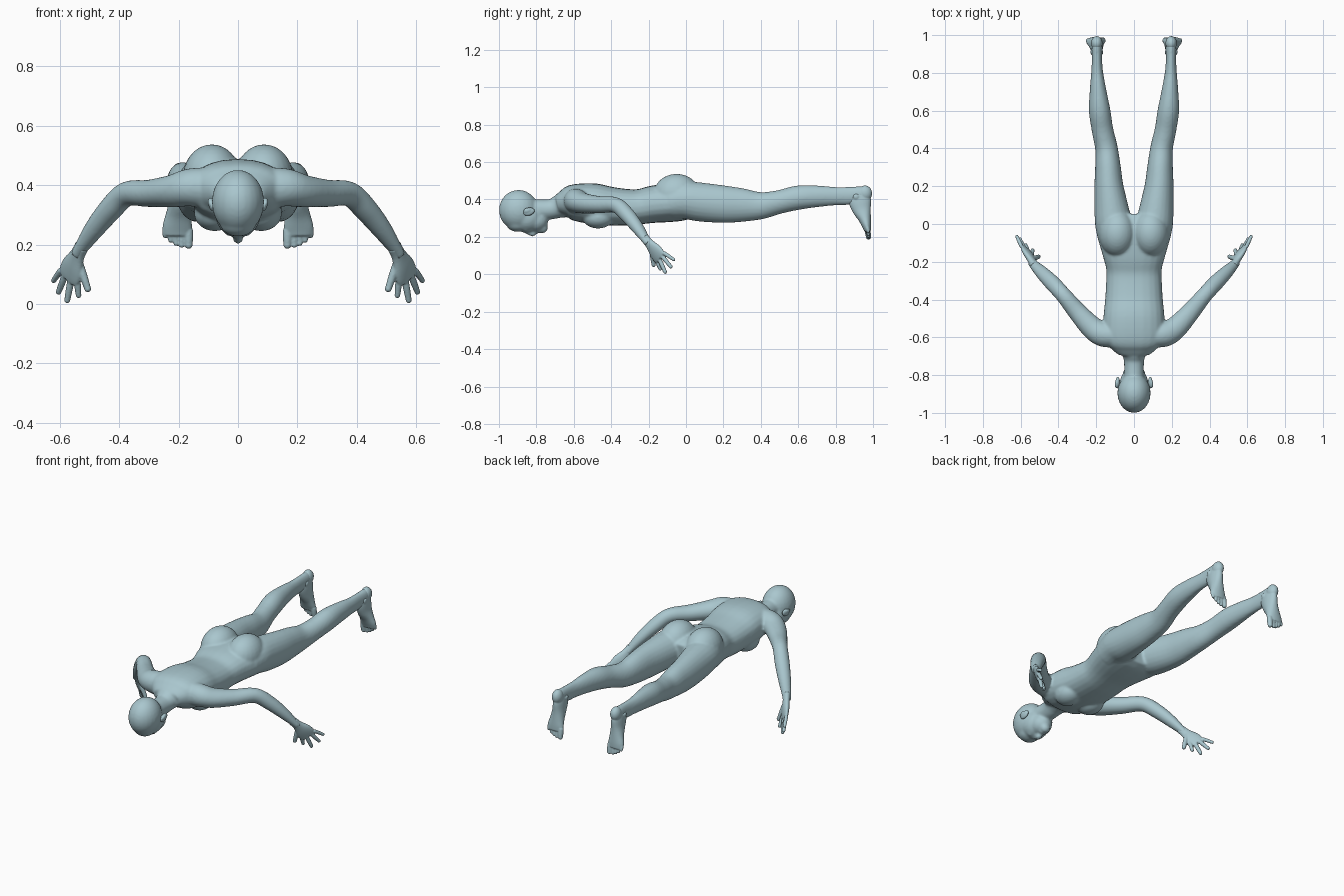
import bpy, bmesh, math
from mathutils import Vector, Matrix

cube = bpy.data.objects.get("Cube")
if cube:
    bpy.data.objects.remove(cube, do_unlink=True)

skin = bpy.data.materials.new("pale blue grey")
skin.use_nodes = True
colour = (0.40, 0.57, 0.62, 1)
skin.diffuse_color = colour
skin.node_tree.nodes["Principled BSDF"].inputs["Base Color"].default_value = colour


def smooth_rows(rows, steps=4):
    """Catmull-Rom interpolation between rows of numbers."""
    ends = [rows[0]] + rows + [rows[-1]]
    out = []
    for p, a, b, n in zip(ends, ends[1:], ends[2:], ends[3:]):
        for i in range(steps):
            t = i / steps
            out.append([a[k] + 0.5 * t * (b[k] - p[k] + t * (2*p[k] - 5*a[k] + 4*b[k] - n[k]
                        + t * (3 * (a[k] - b[k]) + n[k] - p[k]))) for k in range(len(a))])
    return out + [rows[-1]]


def tube(bm, rows, side=(1, 0, 0), flip=1, square=2.0, sides=24):
    """Closed loft through rows of x, y, z, half width, half depth."""
    rows = smooth_rows([list(r) for r in rows])
    centres = [Vector(r[:3]) for r in rows]
    rings = []
    for i, row in enumerate(rows):
        along = (centres[min(i + 1, len(rows) - 1)] - centres[max(i - 1, 0)]).normalized()
        u = Vector(side)
        u = (u - along * u.dot(along)).normalized()
        v = along.cross(u)
        ring = []
        for j in range(sides):
            a = math.tau * j / sides
            c, s = math.cos(a), math.sin(a)
            c = math.copysign(abs(c) ** (2 / square), c)
            s = math.copysign(abs(s) ** (2 / square), s)
            p = centres[i] + u * c * row[3] + v * s * row[4]
            ring.append(bm.verts.new((p.x * flip, p.y, p.z)))
        rings.append(ring)
    faces = [bm.faces.new(rings[0][::-1]), bm.faces.new(rings[-1])]
    for a, b in zip(rings, rings[1:]):
        for j in range(sides):
            k = (j + 1) % sides
            faces.append(bm.faces.new((a[j], a[k], b[k], b[j])))
    bmesh.ops.recalc_face_normals(bm, faces=faces)


def ball(bm, centre, radii, tilt=0):
    m = Matrix.Translation(centre) @ Matrix.Rotation(tilt, 4, 'X') @ Matrix.Diagonal((*radii, 1))
    bmesh.ops.create_uvsphere(bm, u_segments=24, v_segments=16, radius=1, matrix=m)


def digit(bm, root, tip, r, flip):
    """Finger or toe with a rounded end."""
    a, b = Vector(root), Vector(tip)
    b -= (b - a).normalized() * r * 0.7
    mid = a.lerp(b, 0.5)
    tube(bm, [(*a, r, r), (*mid, r, r), (*b, r * 0.85, r * 0.85)], (1, 0.3, 0.1), flip, sides=12)
    ball(bm, (b.x * flip, b.y, b.z), (r * 0.87,) * 3)


def finish(bm, name, voxel, passes):
    """Fuse overlapping volumes into one skin and relax it."""
    mesh = bpy.data.meshes.new(name)
    bm.to_mesh(mesh)
    bm.free()
    mesh.materials.append(skin)
    ob = bpy.data.objects.new(name, mesh)
    bpy.context.collection.objects.link(ob)
    fuse = ob.modifiers.new("fuse", 'REMESH')
    fuse.mode = 'VOXEL'
    fuse.voxel_size = voxel
    fuse.use_smooth_shade = True
    relax = ob.modifiers.new("relax", 'SMOOTH')
    relax.factor = 0.5
    relax.iterations = passes


body = bmesh.new()

# Torso and neck: y, top z, bottom z, half width
torso = [(-.69, .42, .325, .085), (-.655, .45, .31, .125), (-.61, .48, .29, .16),
         (-.5, .487, .268, .162), (-.4, .467, .26, .153), (-.3, .455, .262, .147),
         (-.24, .457, .268, .147), (-.17, .475, .275, .165), (-.08, .485, .28, .19),
         (0, .48, .29, .2), (.05, .455, .31, .185)]
tube(body, [(0, y, (t + b) / 2, w, (t - b) / 2) for y, t, b, w in torso], square=2.3)
tube(body, [(0, -.84, .345, .054, .058), (0, -.73, .347, .053, .054),
            (0, -.68, .362, .068, .062), (0, -.61, .385, .1, .08)])

# Head: skull, face, jaw, chin, nose, lips and brow
ball(body, (0, -.895, .343), (.088, .105, .108))
ball(body, (0, -.85, .305), (.077, .088, .082))
ball(body, (0, -.805, .287), (.061, .068, .06))
ball(body, (0, -.765, .25), (.03, .026, .03))
ball(body, (0, -.9, .27), (.06, .06, .043))
tube(body, [(0, -.868, .235, .009, .012), (0, -.84, .224, .011, .014),
            (0, -.818, .216, .017, .014), (0, -.806, .228, .013, .01)])
ball(body, (0, -.785, .232), (.024, .013, .014))

for s in (1, -1):
    ball(body, (s * .031, -.856, .239), (.014, .011, .011))
    # Chest and buttock masses
    ball(body, (s * .078, -.47, .305), (.07, .085, .06))
    ball(body, (s * .088, -.05, .425), (.098, .125, .112))

    # Leg
    tube(body, [(.1, -.08, .385, .09, .09), (.108, 0, .395, .098, .1),
                (.119, .08, .386, .091, .104), (.133, .2, .375, .077, .1),
                (.138, .3, .37, .068, .09), (.146, .4, .367, .06, .073),
                (.167, .5, .387, .057, .063), (.182, .6, .41, .057, .065),
                (.19, .7, .417, .045, .058), (.195, .8, .418, .032, .049),
                (.196, .87, .42, .027, .048), (.197, .94, .428, .027, .042),
                (.197, .975, .43, .024, .036)], flip=s)

    # Arm from the shoulder to the wrist
    tube(body, [(.09, -.59, .39, .06, .07), (.16, -.585, .392, .066, .064),
                (.22, -.55, .38, .061, .055), (.3, -.465, .372, .05, .046),
                (.375, -.375, .37, .042, .042), (.43, -.315, .318, .042, .04),
                (.485, -.26, .25, .036, .033), (.53, -.215, .185, .026, .022),
                (.54, -.2, .165, .026, .02)], (.7, -.7, 0), s)
finish(body, "body", .007, 7)

for s, label in ((1, "left"), (-1, "right")):
    # Ear: rim with a raised lobe
    ear = bmesh.new()
    ball(ear, (s * .086, -.84, .335), (.012, .032, .021), .3)
    ball(ear, (s * .093, -.848, .342), (.009, .022, .014), .3)
    finish(ear, label + "_ear", .004, 2)

    # Hand: palm, four fingers and thumb
    hand = bmesh.new()
    spread = (.09, .08, .05)
    tube(hand, [(.525, -.222, .195, .026, .022), (.54, -.197, .165, .028, .019),
                (.556, -.167, .128, .044, .019), (.566, -.147, .1, .048, .016),
                (.572, -.136, .085, .042, .012)], spread, s)
    roots = [(.542, -.162, .086), (.561, -.146, .088), (.581, -.13, .099), (.596, -.118, .114)]
    tips = [(.536, -.135, .022), (.576, -.108, .005), (.606, -.076, .035), (.623, -.06, .075)]
    for root, tip, r in zip(roots, tips, (.0115, .012, .0115, .0105)):
        digit(hand, root, tip, r, s)
    digit(hand, (.535, -.185, .14), (.503, -.172, .042), .0135, s)
    finish(hand, label + "_hand", .004, 2)

    # Foot: heel, instep and toes
    foot = bmesh.new()
    ball(foot, (s * .197, .957, .433), (.03, .038, .042))
    tube(foot, [(.197, .925, .43, .026, .055), (.197, .93, .39, .031, .06),
                (.198, .94, .345, .034, .05), (.201, .955, .3, .042, .035),
                (.204, .966, .26, .05, .025), (.204, .972, .232, .047, .018)], flip=s)
    for i in range(5):
        r = .016 if i == 0 else .0115 - i * .0004
        x = .167 + i * .0185 + (.005 if i else 0)
        digit(foot, (x, .969, .25), (x - .001, .977, .188 + .0022 * i * i), r, s)
    # Ankle bones
    for side in (-1, 1):
        ball(foot, (s * (.197 + side * .024), .91, .415), (.01, .016, .016))
    finish(foot, label + "_foot", .004, 3)
